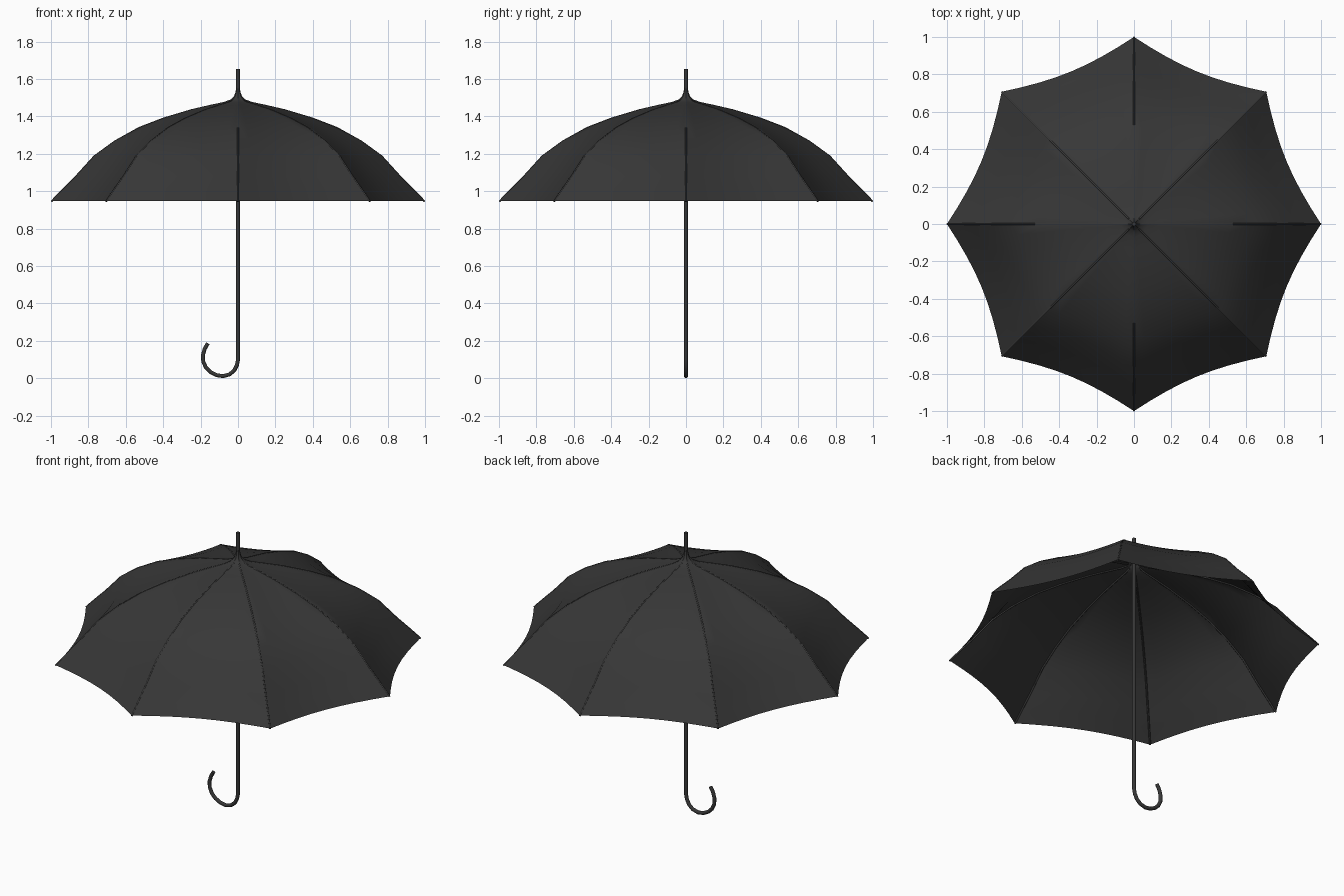
import bpy, bmesh, math
from mathutils import Vector

default = bpy.data.objects.get("Cube")
if default:
    bpy.data.objects.remove(default, do_unlink=True)


def make_material(name, colour):
    mat = bpy.data.materials.new(name)
    mat.use_nodes = True
    mat.diffuse_color = colour
    bsdf = next(n for n in mat.node_tree.nodes if n.type == 'BSDF_PRINCIPLED')
    bsdf.inputs["Base Color"].default_value = colour
    bsdf.inputs["Roughness"].default_value = 0.8
    return mat


fabric = make_material("charcoal", (0.038, 0.038, 0.038, 1))

RIBS = 8
STEPS = 8          # strips across each panel
SAG = 0.042        # how far each panel hollows between ribs
# Rib line from the collar out to the rim: radius, height
PROFILE = [(0.010, 1.56), (0.013, 1.53), (0.022, 1.507), (0.04, 1.489),
           (0.075, 1.476), (0.15, 1.46), (0.25, 1.437), (0.4, 1.392),
           (0.53, 1.342), (0.66, 1.27), (0.77, 1.19), (0.87, 1.08),
           (0.94, 1.01), (1.0, 0.948)]


def polar(r, angle, z):
    return Vector((r * math.cos(angle), r * math.sin(angle), z))


def smooth(obj, angle):
    bpy.ops.object.select_all(action='DESELECT')
    obj.select_set(True)
    bpy.context.view_layer.objects.active = obj
    bpy.ops.object.shade_smooth_by_angle(angle=math.radians(angle))


def tube(name, points, radius, sides=8):
    """Sweep a round section along a path and turn it into a mesh."""
    curve = bpy.data.curves.new(name, 'CURVE')
    curve.dimensions = '3D'
    curve.bevel_depth = radius
    curve.bevel_resolution = sides // 2 - 2
    curve.use_fill_caps = True
    spline = curve.splines.new('POLY')
    spline.points.add(len(points) - 1)
    for p, co in zip(spline.points, points):
        p.co = (*co, 1)
    obj = bpy.data.objects.new(name, curve)
    bpy.context.collection.objects.link(obj)
    bpy.ops.object.select_all(action='DESELECT')
    obj.select_set(True)
    bpy.context.view_layer.objects.active = obj
    bpy.ops.object.convert(target='MESH')
    obj = bpy.context.view_layer.objects.active
    obj.name = name
    obj.data.materials.clear()
    obj.data.materials.append(fabric)
    smooth(obj, 50)
    return obj


# Canopy: hollowed panels stretched between neighbouring ribs
bm = bmesh.new()
rings = []
for r, z in PROFILE:
    ring = []
    for i in range(RIBS):
        a = polar(r, math.tau * i / RIBS, z)
        b = polar(r, math.tau * (i + 1) / RIBS, z)
        for s in range(STEPS):
            t = s / STEPS
            p = a.lerp(b, t)
            inward = Vector((-p.x, -p.y, 0)).normalized()
            ring.append(bm.verts.new(p + inward * SAG * r * 4 * t * (1 - t)))
    rings.append(ring)
count = RIBS * STEPS
for upper, lower in zip(rings, rings[1:]):
    for i in range(count):
        j = (i + 1) % count
        bm.faces.new((upper[i], lower[i], lower[j], upper[j]))
mesh = bpy.data.meshes.new("canopy")
bm.to_mesh(mesh)
bm.free()
canopy = bpy.data.objects.new("canopy", mesh)
bpy.context.collection.objects.link(canopy)
mesh.materials.append(fabric)
smooth(canopy, 28)

# Ribs: thin rods along every seam, just under the cloth
for i in range(RIBS):
    angle = math.tau * i / RIBS
    tube(f"rib_{i + 1}",
         [polar(r - 0.002, angle, z - 0.003) for r, z in PROFILE[3:]], 0.005)

# Shaft with its top spike and the hooked handle
hook = [(0, 0.10), (-0.006, 0.07), (-0.02, 0.042), (-0.045, 0.021),
        (-0.08, 0.0115), (-0.115, 0.017), (-0.148, 0.034), (-0.172, 0.058),
        (-0.186, 0.09), (-0.187, 0.125), (-0.178, 0.158), (-0.161, 0.187)]
path = [Vector((0, 0, 1.655))] + [Vector((x, 0, z)) for x, z in hook]
tube("shaft_and_handle", path, 0.0105, 12)
